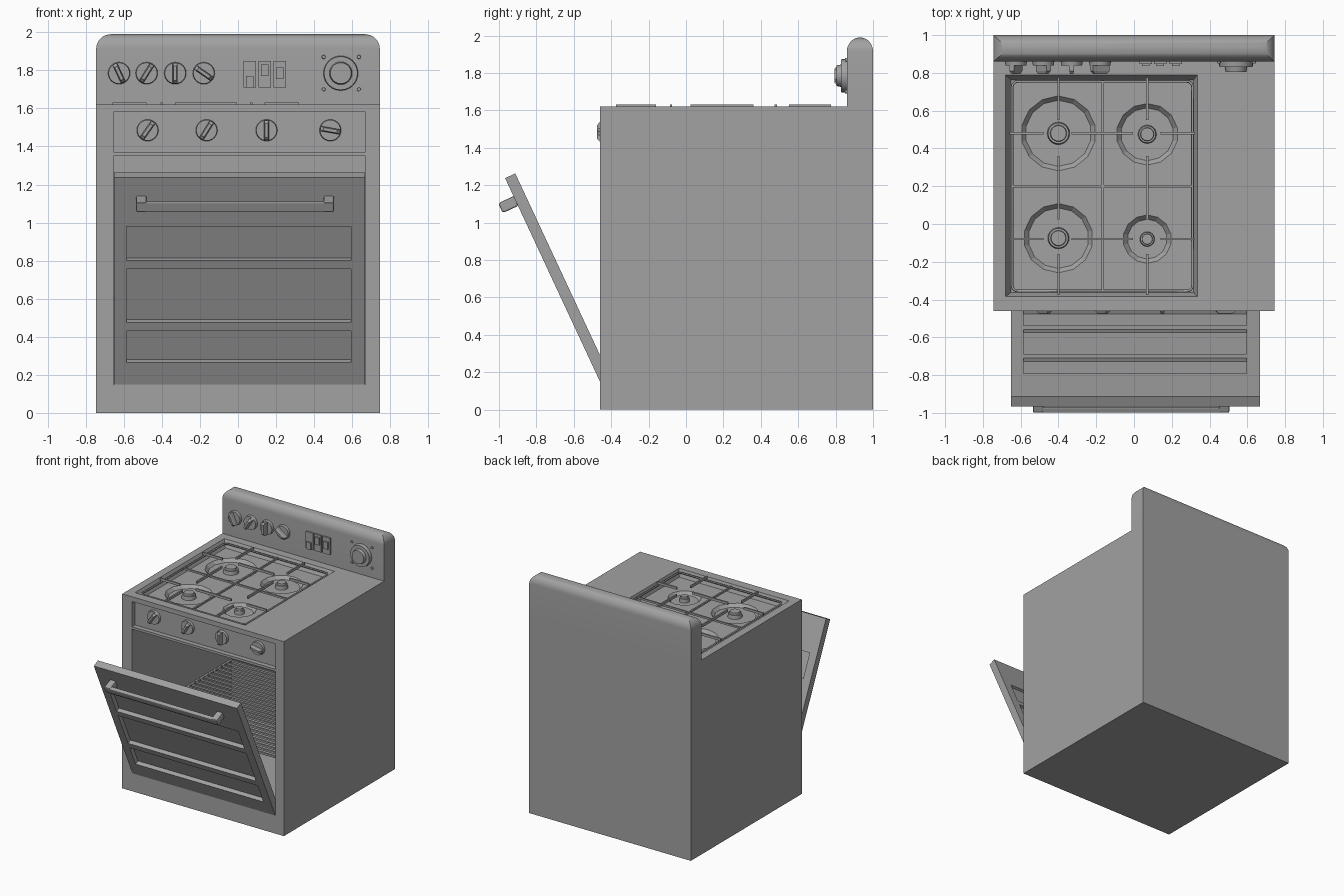
import bpy, bmesh
from math import sin, cos, pi, radians
from mathutils import Matrix, Vector

old = bpy.data.objects.get("Cube")
if old:
    bpy.data.objects.remove(old, do_unlink=True)

grey = bpy.data.materials.new("enamel_grey")
grey.use_nodes = True
grey.diffuse_color = (0.36, 0.36, 0.36, 1)
grey.node_tree.nodes["Principled BSDF"].inputs["Base Color"].default_value = (0.36, 0.36, 0.36, 1)


def finish(name, bm):
    bmesh.ops.recalc_face_normals(bm, faces=bm.faces)
    mesh = bpy.data.meshes.new(name)
    bm.to_mesh(mesh)
    bm.free()
    mesh.materials.append(grey)
    ob = bpy.data.objects.new(name, mesh)
    bpy.context.collection.objects.link(ob)
    return ob


def select(ob):
    bpy.ops.object.select_all(action='DESELECT')
    ob.select_set(True)
    bpy.context.view_layer.objects.active = ob


def smooth(ob):
    select(ob)
    bpy.ops.object.shade_smooth_by_angle(angle=radians(35))
    return ob


def loft(name, rects):
    """Stack of rectangles (x0, x1, y0, y1, z) skinned into a solid."""
    bm = bmesh.new()
    rings = [[bm.verts.new(p) for p in ((a, c, z), (b, c, z), (b, d, z), (a, d, z))]
             for a, b, c, d, z in rects]
    for lo, hi in zip(rings, rings[1:]):
        for i in range(4):
            j = (i + 1) % 4
            bm.faces.new((lo[i], lo[j], hi[j], hi[i]))
    bm.faces.new(rings[0][::-1])
    bm.faces.new(rings[-1])
    return finish(name, bm)


def box(name, x0, x1, y0, y1, z0, z1):
    return loft(name, [(x0, x1, y0, y1, z0), (x0, x1, y0, y1, z1)])


def cone(name, start, end, r1, r2, sides=24):
    start, end = Vector(start), Vector(end)
    axis = end - start
    turn = Vector((0, 0, 1)).rotation_difference(axis).to_matrix().to_4x4()
    bm = bmesh.new()
    bmesh.ops.create_cone(bm, cap_ends=True, segments=sides, radius1=r1, radius2=r2,
                          depth=axis.length, matrix=Matrix.Translation((start + end) / 2) @ turn)
    return finish(name, bm)


def cut(ob, cutters):
    for c in cutters:
        mod = ob.modifiers.new("cut", 'BOOLEAN')
        mod.operation, mod.solver, mod.object = 'DIFFERENCE', 'EXACT', c
        select(ob)
        bpy.ops.object.modifier_apply(modifier=mod.name)
        bpy.data.objects.remove(c, do_unlink=True)


# Body with oven cavity, control recess, hob tray and burner wells
TOP, FRONT, FLOOR = 1.62, -0.46, 1.56
burners = [(-0.4, 0.48, 0.2, 0.055), (0.07, 0.475, 0.165, 0.045),
           (-0.4, -0.075, 0.185, 0.052), (0.07, -0.08, 0.13, 0.036)]
body = box("body", -0.745, 0.745, FRONT, 1, 0, TOP)
rim, base = (-0.68, 0.335, -0.385, 0.79), (-0.65, 0.315, -0.362, 0.762)
cutters = [box("cavity_cutter", -0.655, 0.67, -0.6, 0.85, 0.15, 1.35),
           box("panel_cutter", -0.655, 0.67, -0.6, -0.42, 1.37, 1.58),
           loft("tray_cutter", [base + (FLOOR,), rim + (TOP,), rim + (1.7,)])]
for x, y, r, _ in burners:
    cutters.append(cone("well_cutter", (x, y, FLOOR - 0.025), (x, y, FLOOR + 0.002), r - 0.025, r, 14))
cut(body, cutters)

# Back guard with a rounded top on all sides
guard = [(-0.745, 0.745, 0.86, 1, 1.61)]
for i in range(9):
    a = i / 8 * pi / 2 * 0.98
    w, d = 0.665 + 0.08 * cos(a), 0.07 * cos(a)
    guard.append((-w, w, 0.93 - d, 0.93 + d, 1.915 + 0.075 * sin(a)))
smooth(loft("back_guard", guard))

# Burner heads
for x, y, r, cap in burners:
    smooth(cone("burner_base", (x, y, FLOOR - 0.03), (x, y, FLOOR + 0.005), cap * 1.1, cap))
    smooth(cone("burner_cap", (x, y, FLOOR + 0.005), (x, y, FLOOR + 0.02), cap * 0.8, cap * 0.75))

# Pan supports: rounded frame, dividers and fingers with gaps over the burners
pts = []
for cx, cy, start in ((0.28, 0.725, 0), (-0.615, 0.725, 90), (-0.615, -0.325, 180), (0.28, -0.325, 270)):
    for k in range(5):
        a = radians(start + k * 22.5)
        pts.append((cx + 0.03 * cos(a), cy + 0.03 * sin(a), 1.605, 1))
curve = bpy.data.curves.new("support_frame", 'CURVE')
curve.dimensions = '3D'
curve.bevel_depth, curve.bevel_resolution = 0.007, 1
line = curve.splines.new('POLY')
line.points.add(len(pts) - 1)
for p, co in zip(line.points, pts):
    p.co = co
line.use_cyclic_u = True
curve.materials.append(grey)
bpy.context.collection.objects.link(bpy.data.objects.new("support_frame", curve))

T = 0.006
box("support_divider", -0.165 - T, -0.165 + T, -0.36, 0.76, 1.6, 1.615)
box("support_divider", -0.645, 0.31, 0.2 - T, 0.2 + T, 1.6, 1.615)
for y in (-0.08, 0.48):
    for x0, x1 in ((-0.66, -0.48), (-0.33, -0.005), (0.14, 0.32)):
        box("support_finger", x0, x1, y - T, y + T, 1.612, 1.632)
for x in (-0.4, 0.07):
    for y0, y1 in ((-0.375, -0.16), (0.025, 0.36), (0.55, 0.775)):
        box("support_finger", x - T, x + T, y0, y1, 1.612, 1.632)


# Knobs: disc with a tapered grip, turned by an angle
def knob(x, y, z, angle, r, thick, reach):
    smooth(cone("knob_disc", (x, y, z), (x, y - thick, z), r, r * 0.95))
    w, h = 0.013, r * 0.92
    grip = loft("knob_grip", [(-w, w, -h, h, 0), (-w, w, -h, h, reach * 0.6),
                              (-w * 0.6, w * 0.6, -h * 0.7, h * 0.7, reach)])
    grip.matrix_world = (Matrix.Translation((x, y - thick, z)) @ Matrix.Rotation(radians(angle), 4, 'Y')
                         @ Matrix.Rotation(pi / 2, 4, 'X'))


for x, angle in ((-0.475, 35), (-0.165, 32), (0.15, 0), (0.485, -80)):
    knob(x, -0.42, 1.485, angle, 0.057, 0.02, 0.035)
for x, angle in ((-0.625, -25), (-0.48, 32), (-0.33, 0), (-0.18, -55)):
    knob(x, 0.86, 1.785, angle, 0.058, 0.022, 0.045)

# Rocker switches
for x, dz in ((0.0625, -0.03), (0.14, 0.03), (0.22, 0.015)):
    box("switch_plate", x - 0.033, x + 0.033, 0.848, 0.865, 1.71, 1.85)
    box("switch_rocker", x - 0.02, x + 0.02, 0.836, 0.85, 1.77 + dz - 0.03, 1.77 + dz + 0.03)

# Timer dial with corner screws
smooth(cone("timer_plate", (0.54, 0.865, 1.785), (0.54, 0.83, 1.785), 0.092, 0.088))
smooth(cone("timer_dial", (0.54, 0.83, 1.785), (0.54, 0.805, 1.785), 0.06, 0.055))
for x in (0.45, 0.635):
    for z in (1.7, 1.87):
        smooth(cone("timer_screw", (x, 0.865, z), (x, 0.85, z), 0.011, 0.009, 12))

# Oven rack: side rails and cross wires
for x in (-0.645, 0.66):
    box("rack_rail", x - 0.008, x + 0.008, -0.4, 0.84, 0.59, 0.606)
for i in range(22):
    y = -0.39 + i * 0.058
    box("rack_wire", -0.65, 0.665, y - 0.008, y + 0.008, 0.592, 0.608)

# Door, built upright at its hinge and then tilted open
door = box("door", -0.652, 0.667, 0, 0.06, 0, 1.2)
windows = []
for s0, s1 in ((0.127, 0.309), (0.359, 0.668), (0.717, 0.916)):
    windows += [box("window_cutter", -0.585, 0.595, -0.1, 0.035, s0, s1),
                box("window_cutter", -0.585, 0.595, 0.04, 0.2, s0, s1)]
cut(door, windows)
handle = [box("handle_bar", -0.535, 0.505, -0.09, -0.055, 1.04, 1.09)]
for x in (-0.535, 0.45):
    handle.append(box("handle_post", x, x + 0.055, -0.085, 0.002, 1.036, 1.094))
for part in handle:
    mod = part.modifiers.new("soft_edges", 'BEVEL')
    mod.width, mod.segments = 0.008, 2
for part in [door] + handle:
    part.matrix_world = Matrix.Translation((0, FRONT, 0.15)) @ Matrix.Rotation(radians(25), 4, 'X')
